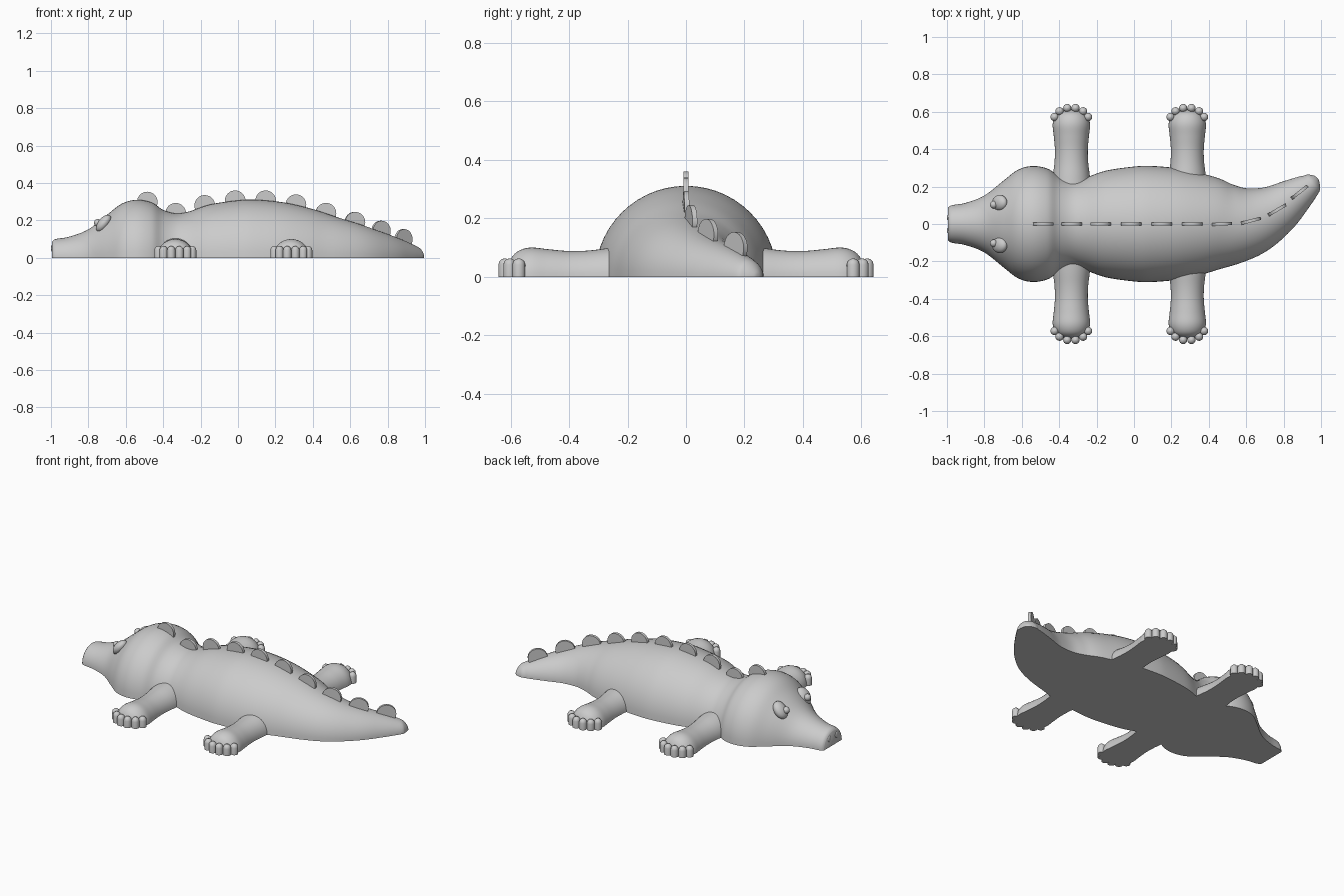
import bpy, bmesh, math
from mathutils import Vector, Matrix

cube = bpy.data.objects.get("Cube")
if cube:
    bpy.data.objects.remove(cube, do_unlink=True)

grey = bpy.data.materials.new("light grey")
grey.use_nodes = True
grey.diffuse_color = (0.6, 0.6, 0.6, 1)
grey.node_tree.nodes["Principled BSDF"].inputs["Base Color"].default_value = (0.6, 0.6, 0.6, 1)


def finish(bm, name, angle=50):
    """Turn a bmesh into a smooth grey object."""
    bmesh.ops.recalc_face_normals(bm, faces=bm.faces[:])
    mesh = bpy.data.meshes.new(name)
    bm.to_mesh(mesh)
    bm.free()
    mesh.materials.append(grey)
    obj = bpy.data.objects.new(name, mesh)
    bpy.context.collection.objects.link(obj)
    bpy.ops.object.select_all(action='DESELECT')
    obj.select_set(True)
    bpy.context.view_layer.objects.active = obj
    bpy.ops.object.shade_smooth_by_angle(angle=math.radians(angle))
    return obj


def smooth_path(stations, steps=5):
    """Catmull-Rom curve through (x, y, radius) stations."""
    pts = [Vector(s) for s in stations]
    ext = [pts[0]] + pts + [pts[-1]]
    out = []
    for a, b, c, d in zip(ext, ext[1:], ext[2:], ext[3:]):
        for i in range(steps):
            t = i / steps
            out.append(b + (c - a) * t / 2
                       + (a * 2 - b * 5 + c * 4 - d) * t**2 / 2
                       + (b * 3 - a - c * 3 + d) * t**3 / 2)
    return out + [pts[-1]]


def half_loft(name, stations, sides=28):
    """Half-round sections along a path on the ground, with a flat underside."""
    path = smooth_path(stations)
    bm = bmesh.new()
    rings = []
    for i, p in enumerate(path):
        tangent = path[min(i + 1, len(path) - 1)] - path[max(i - 1, 0)]
        side = Vector((-tangent.y, tangent.x, 0)).normalized()
        r = max(p.z, 0.001)
        ring = []
        for k in range(sides + 1):
            a = math.pi * k / sides
            ring.append(bm.verts.new(Vector((p.x, p.y, 0)) + side * r * math.cos(a)
                                     + Vector((0, 0, r * math.sin(a)))))
        rings.append(ring)
    for r0, r1 in zip(rings, rings[1:]):
        for k in range(sides):
            bm.faces.new((r0[k], r0[k + 1], r1[k + 1], r1[k]))
        bm.faces.new((r0[-1], r0[0], r1[0], r1[-1]))
    bm.faces.new(rings[0])
    bm.faces.new(rings[-1])
    return finish(bm, name)


def ellipsoid(name, centre, radii, rotation=Matrix()):
    bm = bmesh.new()
    m = Matrix.Translation(centre) @ rotation @ Matrix.Diagonal((*radii, 1))
    bmesh.ops.create_uvsphere(bm, u_segments=24, v_segments=14, radius=1, matrix=m)
    return finish(bm, name)


# Head, trunk and curved tail
half_loft("body", [
    (-.995, 0, .085), (-.975, 0, .1), (-.9, 0, .113), (-.8, 0, .152), (-.7, 0, .23),
    (-.62, 0, .29), (-.54, 0, .31), (-.46, 0, .295), (-.4, 0, .256), (-.33, 0, .237),
    (-.26, 0, .248), (-.15, 0, .285), (0, 0, .307), (.1, 0, .31), (.25, 0, .295),
    (.4, 0, .26), (.53, 0, .217), (.64, .02, .182), (.75, .07, .142), (.85, .14, .105),
    (.93, .2, .07), (.958, .228, .051), (.975, .245, .02), (.978, .248, 0)])

# Legs and toes
for end, x in (("front", -.335), ("hind", .285)):
    for sign, side in ((1, "back"), (-1, "near")):
        leg = [(.15, .11), (.25, .1), (.33, .09), (.4, .088), (.47, .094), (.53, .1),
               (.57, .09), (.595, .068), (.612, .03), (.614, 0)]
        half_loft(f"{end}_leg_{side}", [(x, sign * y, r) for y, r in leg], 20)
        for n, (dx, y) in enumerate(((.022, .62), (.063, .603), (.09, .572))):
            for flip in (1, -1):
                centre = Vector((x + flip * dx, sign * y, 0))
                bm = bmesh.new()
                previous = None
                # Upright post with a domed top
                for r, z in ((1, 0), (1, .041), (.87, .052), (.5, .06), (.05, .063)):
                    ring = [bm.verts.new(centre + Vector((.022 * r * math.cos(a), .022 * r * math.sin(a), z)))
                            for a in (math.tau * k / 16 for k in range(16))]
                    if previous:
                        for k in range(16):
                            j = (k + 1) % 16
                            bm.faces.new((previous[k], previous[j], ring[j], ring[k]))
                    else:
                        bm.faces.new(ring)
                    previous = ring
                bm.faces.new(previous)
                finish(bm, f"{end}_toe_{side}")

# Eyes and nostrils
tilt = Matrix.Rotation(math.radians(-52), 4, 'Y')
for sign in (1, -1):
    ellipsoid("eye", (-.718, sign * .113, .183), (.054, .043, .03), tilt)
    ellipsoid("pupil", (-.75, sign * .103, .187), (.02, .02, .02))
    ellipsoid("nostril", (-.994, sign * .035, .05), (.006, .015, .018))

# Round plates down the spine, turning with the tail
plates = [(-.485, 0, .298), (-.333, 0, .238), (-.178, 0, .28), (-.015, 0, .305),
          (.148, 0, .305), (.31, 0, .284), (.47, 0, .238), (.625, .017, .19),
          (.765, .075, .143), (.885, .17, .098)]
for i, p in enumerate(plates):
    a, b = plates[max(i - 1, 0)], plates[min(i + 1, len(plates) - 1)]
    turn = math.atan2(b[1] - a[1], b[0] - a[0])
    bm = bmesh.new()
    m = (Matrix.Translation(p) @ Matrix.Rotation(turn, 4, 'Z')
         @ Matrix.Rotation(math.pi / 2, 4, 'X'))
    bmesh.ops.create_cone(bm, cap_ends=True, segments=32, radius1=.055, radius2=.055,
                          depth=.017, matrix=m)
    finish(bm, "spine_plate", 30)
